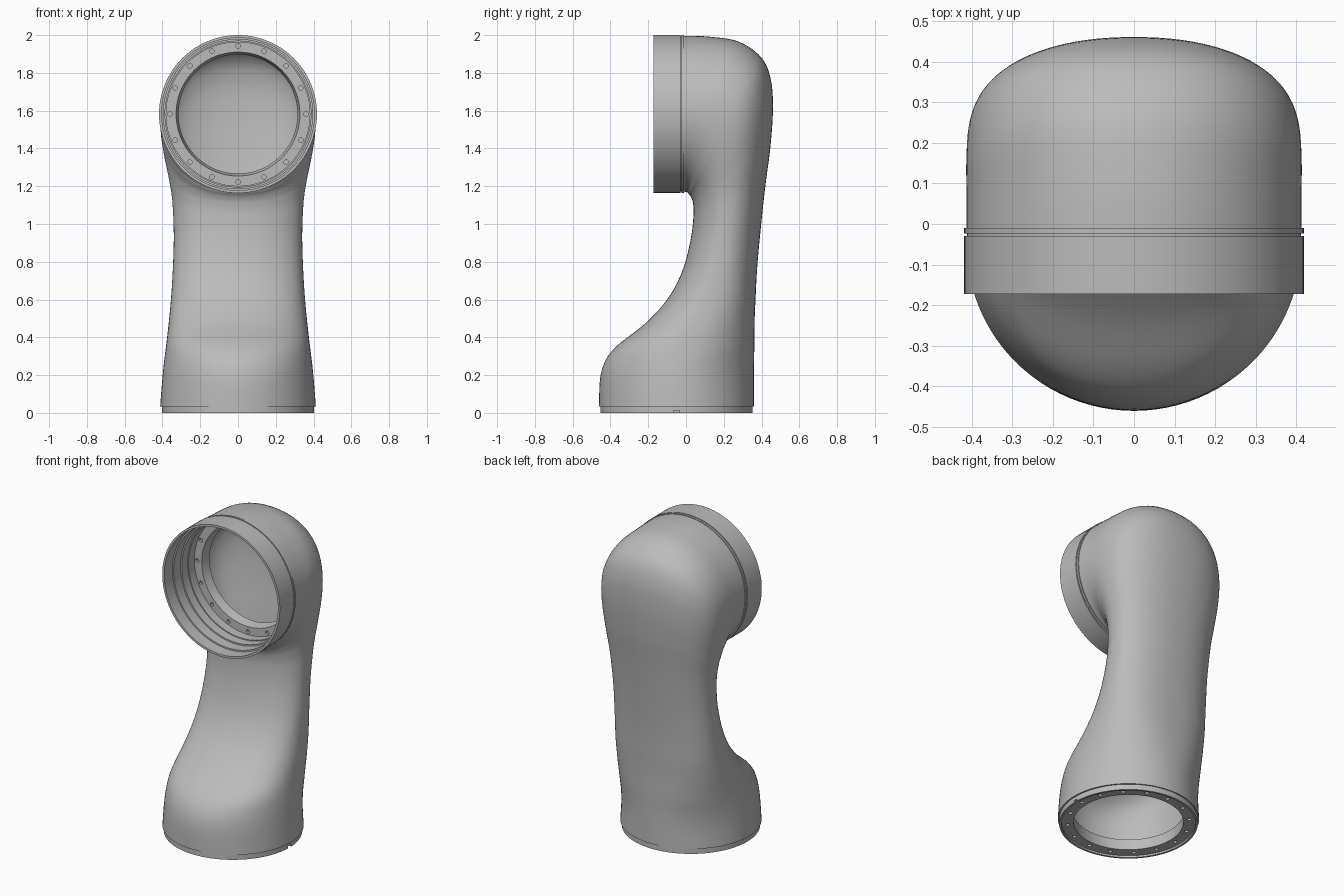
import bpy, bmesh, math
from mathutils import Matrix, Vector

if "Cube" in bpy.data.objects:
    bpy.data.objects.remove(bpy.data.objects["Cube"])

grey = bpy.data.materials.new("satin_grey")
grey.diffuse_color = (0.5, 0.5, 0.5, 1)
grey.use_nodes = True
grey.node_tree.nodes["Principled BSDF"].inputs["Base Color"].default_value = grey.diffuse_color


def make(name, bm):
    me = bpy.data.meshes.new(name)
    bm.to_mesh(me)
    bm.free()
    ob = bpy.data.objects.new(name, me)
    bpy.context.collection.objects.link(ob)
    me.materials.append(grey)
    return ob


def finish(ob):
    bpy.ops.object.select_all(action='DESELECT')
    bpy.context.view_layer.objects.active = ob
    ob.select_set(True)
    for m in list(ob.modifiers):
        bpy.ops.object.modifier_apply(modifier=m.name)
    bpy.ops.object.shade_smooth_by_angle(angle=math.radians(35))


def skin(bm, rings, close):
    n = len(rings)
    for i in range(n if close else n - 1):
        a, b = rings[i], rings[(i + 1) % n]
        for j in range(len(a)):
            k = (j + 1) % len(a)
            bm.faces.new((a[j], a[k], b[k], b[j]))


def lathe(name, profile, matrix, sides=96):
    bm = bmesh.new()
    rings = []
    for r, h in profile:
        rings.append([bm.verts.new(matrix @ Vector((r * math.cos(t), r * math.sin(t), h)))
                      for t in (2 * math.pi * j / sides for j in range(sides))])
    skin(bm, rings, True)
    bmesh.ops.recalc_face_normals(bm, faces=bm.faces)
    return make(name, bm)


def cut_holes(ob, radius, height, matrix, notch=False):
    # ring of 16 blind bolt holes, plus an optional rim notch
    bm = bmesh.new()
    for i in range(16):
        a = i * math.pi / 8
        place = Matrix.Translation((radius * math.cos(a), radius * math.sin(a), height))
        bmesh.ops.create_cone(bm, cap_ends=True, segments=12, radius1=0.012,
                              radius2=0.012, depth=0.03, matrix=matrix @ place)
    if notch:
        bmesh.ops.create_cube(bm, size=1, matrix=Matrix.Translation((0.405, -0.05, 0))
                              @ matrix.to_3x3().to_4x4() @ Matrix.Diagonal((0.05, 0.03, 0.026, 1)))
    cutter = make("hole_cutter", bm)
    cutter.hide_render = True
    mod = ob.modifiers.new("holes", 'BOOLEAN')
    mod.operation = 'DIFFERENCE'
    mod.solver = 'EXACT'
    mod.object = cutter
    finish(ob)
    bpy.data.objects.remove(cutter)


# Body: sections as front y, front z, back y, back z, half width, roundness
sections = [
    (-.46, .035, .36, .035, .412, 2), (-.455, .18, .36, .15, .402, 2),
    (-.425, .28, .36, .25, .392, 2.1), (-.36, .36, .362, .36, .38, 2.3),
    (-.22, .47, .363, .48, .367, 2.4), (-.1, .6, .368, .6, .355, 2.4),
    (-.02, .75, .377, .77, .345, 2.3), (.025, .92, .395, .97, .34, 2.2),
    (.04, 1.05, .42, 1.2, .348, 2.2), (.037, 1.11, .446, 1.4, .367, 2.2),
    (.03, 1.135, .46, 1.6, .388, 2.2), (.022, 1.15, .45, 1.76, .402, 2.2),
    (.014, 1.16, .4, 1.88, .41, 2.2), (.008, 1.167, .28, 1.965, .413, 2.1),
    (0, 1.17, .12, 1.992, .412, 2), (-.014, 1.172, -.014, 1.996, .412, 2)]


def spline(i, t):
    last = len(sections) - 1
    p = [sections[max(0, min(last, i + d))] for d in (-1, 0, 1, 2)]
    return [b + .5 * t * (c - a + t * (2*a - 5*b + 4*c - d + t * (3*(b - c) + d - a)))
            for a, b, c, d in zip(*p)]


STEPS, SIDES = 6, 96
bm = bmesh.new()
rings = []
for s in range((len(sections) - 1) * STEPS + 1):
    i = min(s // STEPS, len(sections) - 2)
    fy, fz, by, bz, w, n = spline(i, s / STEPS - i)
    ring = []
    for j in range(SIDES):
        t = 2 * math.pi * j / SIDES
        c, v = [math.copysign(abs(q) ** (2 / n), q) for q in (math.cos(t), math.sin(t))]
        ring.append(bm.verts.new((w * c, (fy + by) / 2 + v * (by - fy) / 2,
                                  (fz + bz) / 2 + v * (bz - fz) / 2)))
    rings.append(ring)
skin(bm, rings, False)
body = make("bent_body_shell", bm)
mod = body.modifiers.new("wall", 'SOLIDIFY')
mod.thickness = 0.02
mod.offset = -1
finish(body)

# Front collar: grooved outside, stepped inside, deep bolt flange
front = Matrix.Translation((0, 0, 1.582)) @ Matrix.Rotation(-math.pi / 2, 4, 'X')
collar = lathe("front_collar", [
    (.418, -.172), (.418, -.03), (.41, -.03), (.41, -.023), (.418, -.023), (.418, -.01),
    (.4, -.01), (.392, .0), (.392, .12), (.34, .16), (.315, .16), (.328, .1),
    (.38, .1), (.38, .04), (.386, .04), (.386, -.02), (.395, -.02), (.395, -.09),
    (.404, -.09), (.404, -.172)], front)
cut_holes(collar, .36, .1, front)

# Base ring: recessed bolt flange under the foot
base = Matrix.Translation((0, -.05, 0))
foot = lathe("base_ring", [
    (.403, 0), (.403, .045), (.35, .08), (.32, .08), (.32, .012), (.39, .012), (.39, 0)], base)
cut_holes(foot, .355, .012, base, notch=True)
